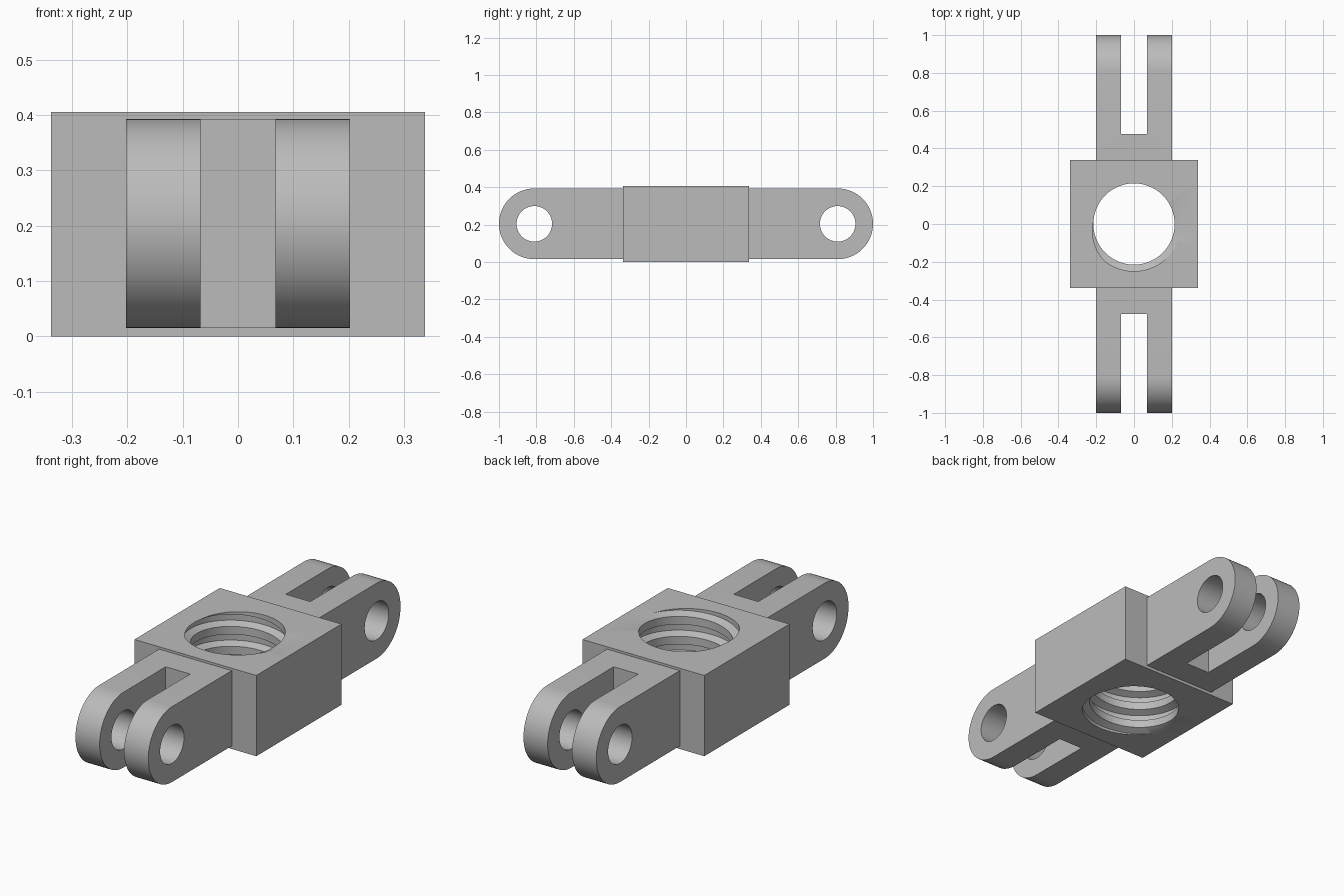
import bpy, bmesh, math
from mathutils import Matrix

if "Cube" in bpy.data.objects:
    bpy.data.objects.remove(bpy.data.objects["Cube"])

H, HALF = 0.405, 0.338             # block height and half width
MINOR, MAJOR, PITCH = 0.215, 0.25, 0.1
MID = 0.204                        # height of the arm axis
EYE_Y, EYE_R, PIN_R = 0.811, 0.189, 0.095

steel = bpy.data.materials.new("grey")
steel.diffuse_color = (0.5, 0.5, 0.5, 1)
steel.use_nodes = True
steel.node_tree.nodes["Principled BSDF"].inputs["Base Color"].default_value = steel.diffuse_color


def finish(bm, name):
    bmesh.ops.recalc_face_normals(bm, faces=bm.faces)
    mesh = bpy.data.meshes.new(name)
    bm.to_mesh(mesh)
    bm.free()
    ob = bpy.data.objects.new(name, mesh)
    mesh.materials.append(steel)
    bpy.context.collection.objects.link(ob)
    return ob


def activate(ob):
    bpy.ops.object.select_all(action='DESELECT')
    ob.select_set(True)
    bpy.context.view_layer.objects.active = ob


def smooth(ob):
    activate(ob)
    bpy.ops.object.shade_smooth_by_angle(angle=math.radians(30))


# Square block with a threaded through hole
OFFSET = 0.5 - 75 / 360 - H / PITCH
STOPS = (0.2, 0.35, 0.65, 0.8)     # crest end, root start, root end, crest start


def thread_radius(z, turn):
    u = (z / PITCH - turn + OFFSET) % 1
    d = abs(u - 0.5)
    t = min(max((0.3 - d) / 0.15, 0), 1)
    return MINOR + (MAJOR - MINOR) * t


def threaded_block():
    bm = bmesh.new()
    n = 96
    columns = []
    for i in range(n + 1):
        turn = i / n
        c, s = math.cos(turn * math.tau), math.sin(turn * math.tau)
        side = HALF / max(abs(c), abs(s))
        zs = [0] + [min(max(PITCH * (k + u + turn - OFFSET), 0), H)
                    for k in range(-7, 5) for u in STOPS] + [H]
        col = [bm.verts.new((side * c, side * s, 0))]
        for z in zs:
            r = thread_radius(z, turn)
            col.append(bm.verts.new((r * c, r * s, z)))
        col.append(bm.verts.new((side * c, side * s, H)))
        columns.append(col)
    for a, b in zip(columns, columns[1:]):
        m = len(a)
        for j in range(m):
            k = (j + 1) % m
            bm.faces.new((a[j], b[j], b[k], a[k]))
    bmesh.ops.remove_doubles(bm, verts=bm.verts, dist=1e-5)
    return finish(bm, "threaded_block")


smooth(threaded_block())


# Forked arms with rounded eyes
def cross_cylinder(name, y, radius, half):
    bm = bmesh.new()
    bmesh.ops.create_cone(bm, cap_ends=True, segments=64, radius1=radius,
                          radius2=radius, depth=2 * half,
                          matrix=Matrix.Translation((0, y, MID)) @ Matrix.Rotation(math.pi / 2, 4, 'Y'))
    return finish(bm, name)


def box(name, x, y0, y1, z0, z1):
    bm = bmesh.new()
    bmesh.ops.create_cube(bm, size=1, matrix=Matrix.Translation((0, (y0 + y1) / 2, (z0 + z1) / 2))
                          @ Matrix.Diagonal((2 * x, abs(y1 - y0), z1 - z0, 1)))
    return finish(bm, name)


def forked_arm(name, sign):
    # rounded bar outline swept across the width
    bm = bmesh.new()
    outline = [(HALF, -EYE_R)]
    for i in range(33):
        a = -math.pi / 2 + math.pi * i / 32
        outline.append((EYE_Y + EYE_R * math.cos(a), EYE_R * math.sin(a)))
    outline.append((HALF, EYE_R))
    face = bm.faces.new([bm.verts.new((-0.202, sign * y, MID + z)) for y, z in outline])
    out = bmesh.ops.extrude_face_region(bm, geom=[face])
    bmesh.ops.translate(bm, vec=(0.404, 0, 0),
                        verts=[v for v in out["geom"] if isinstance(v, bmesh.types.BMVert)])
    arm = finish(bm, name)
    # pin hole and fork slot
    for cutter in (box("slot_cutter", 0.068, sign * 0.476, sign * 1.1, -0.1, 0.5),
                   cross_cylinder("pin_cutter", sign * EYE_Y, PIN_R, 0.3)):
        cutter.hide_render = True
        mod = arm.modifiers.new("cut", 'BOOLEAN')
        mod.operation, mod.solver, mod.object = 'DIFFERENCE', 'EXACT', cutter
        activate(arm)
        bpy.ops.object.modifier_apply(modifier=mod.name)
        bpy.data.objects.remove(cutter)
    # open the end that meets the block
    bm = bmesh.new()
    bm.from_mesh(arm.data)
    ends = [f for f in bm.faces if abs(f.calc_center_median().y) < HALF + 0.001]
    bmesh.ops.delete(bm, geom=ends, context='FACES_ONLY')
    bm.to_mesh(arm.data)
    bm.free()
    smooth(arm)


forked_arm("front_forked_arm", -1)
forked_arm("back_forked_arm", 1)
